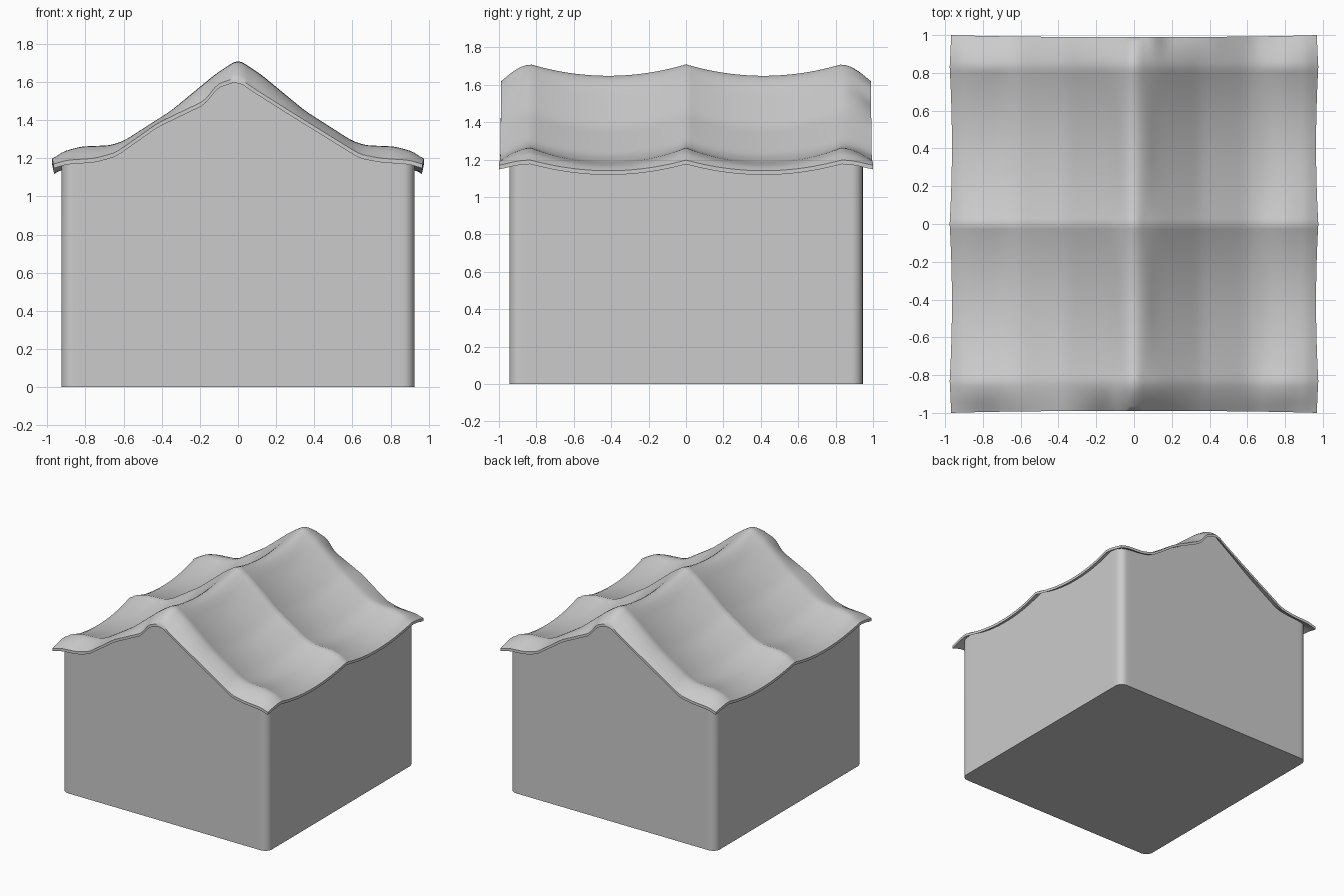
import bpy, bmesh, math

if "Cube" in bpy.data.objects:
    bpy.data.objects.remove(bpy.data.objects["Cube"])

# Cross-section heights of the cloth (distance from ridge, z)
POLE = [(0, 1.718), (.06, 1.68), (.12, 1.64), (.35, 1.45), (.6, 1.29), (.67, 1.268), (.82, 1.262), (.92, 1.235), (.98, 1.19)]
SPAN = [(0, 1.655), (.06, 1.625), (.12, 1.565), (.35, 1.37), (.6, 1.22), (.7, 1.19), (.82, 1.18), (.92, 1.165), (.98, 1.13)]
END_A = [(0, 1.625), (.07, 1.575), (.3, 1.43), (.64, 1.22), (.75, 1.20), (.9, 1.19), (.98, 1.165)]
END_B = [(0, 1.625), (.11, 1.59), (.17, 1.505), (.42, 1.385), (.64, 1.23), (.75, 1.20), (.9, 1.19), (.98, 1.165)]
POLE_Y = 0.83


def lerp_table(table, x):
    x = abs(x)
    for (x0, z0), (x1, z1) in zip(table, table[1:]):
        if x <= x1:
            return z0 + (z1 - z0) * (x - x0) / (x1 - x0)
    return table[-1][1]


def soft(table, x):
    return sum(lerp_table(table, x + d) for d in (-.024, -.012, 0, .012, .024)) / 5


def pole_weight(y):
    s = min(abs(y), abs(abs(y) - POLE_Y)) / (POLE_Y / 2)
    return (1 - min(s, 1)) ** 2


def roof_z(x, y):
    if abs(y) <= POLE_Y:
        w = pole_weight(y)
        return w * soft(POLE, x) + (1 - w) * soft(SPAN, x)
    t = min((abs(y) - POLE_Y) / (0.99 - POLE_Y), 1) ** 1.7
    end = END_B if x * y > 0 else END_A
    return (1 - t) * soft(POLE, x) + t * soft(end, x)


def make_object(name, bm, angle):
    bmesh.ops.recalc_face_normals(bm, faces=bm.faces)
    mesh = bpy.data.meshes.new(name)
    bm.to_mesh(mesh)
    bm.free()
    ob = bpy.data.objects.new(name, mesh)
    bpy.context.collection.objects.link(ob)
    bpy.ops.object.select_all(action='DESELECT')
    ob.select_set(True)
    bpy.context.view_layer.objects.active = ob
    bpy.ops.object.shade_smooth_by_angle(angle=math.radians(angle))
    return ob


# Draped cloth roof: top and underside sheets joined by a thin hem
NX, NY, THICK = 80, 72, 0.022
bm = bmesh.new()
sheets = []
for drop in (0, THICK):
    rows = []
    for j in range(NY + 1):
        y = -1 + 2 * j / NY
        row = []
        for i in range(NX + 1):
            u = -1 + 2 * i / NX
            x = u * (0.964 + 0.012 * pole_weight(y))
            yy = y * (0.99 + 0.01 * abs(u) ** 3)
            row.append(bm.verts.new((x, yy, roof_z(x, yy) - drop)))
        rows.append(row)
    for a, b in zip(rows, rows[1:]):
        for i in range(NX):
            bm.faces.new((a[i], a[i + 1], b[i + 1], b[i]))
    rim = rows[0] + [r[-1] for r in rows[1:-1]] + rows[-1][::-1] + [r[0] for r in rows[-2:0:-1]]
    sheets.append(rim)
top, low = sheets
for k in range(len(top)):
    n = (k + 1) % len(top)
    bm.faces.new((top[k], top[n], low[n], low[k]))
make_object("cloth_roof", bm, 50)

# Tent walls: rounded rectangle outline rising to meet the roof
WX, WY, R, STEPS = 0.925, 0.945, 0.06, 6
corners = []
for q, (sx, sy) in enumerate([(1, 1), (-1, 1), (-1, -1), (1, -1)]):
    for k in range(STEPS + 1):
        a = math.radians(90 * q + 90 * k / STEPS)
        corners.append((sx * (WX - R) + R * math.cos(a), sy * (WY - R) + R * math.sin(a)))
outline = []
for p, q in zip(corners, corners[1:] + corners[:1]):
    parts = max(1, round(math.dist(p, q) / 0.035))
    for k in range(parts):
        f = k / parts
        outline.append((p[0] + (q[0] - p[0]) * f, p[1] + (q[1] - p[1]) * f))
bm = bmesh.new()
base = [bm.verts.new((x, y, 0)) for x, y in outline]
head = [bm.verts.new((x, y, roof_z(x, y) - THICK * 0.6)) for x, y in outline]
for k in range(len(base)):
    n = (k + 1) % len(base)
    bm.faces.new((base[k], base[n], head[n], head[k]))
bm.faces.new(base[::-1])
make_object("tent_walls", bm, 40)
